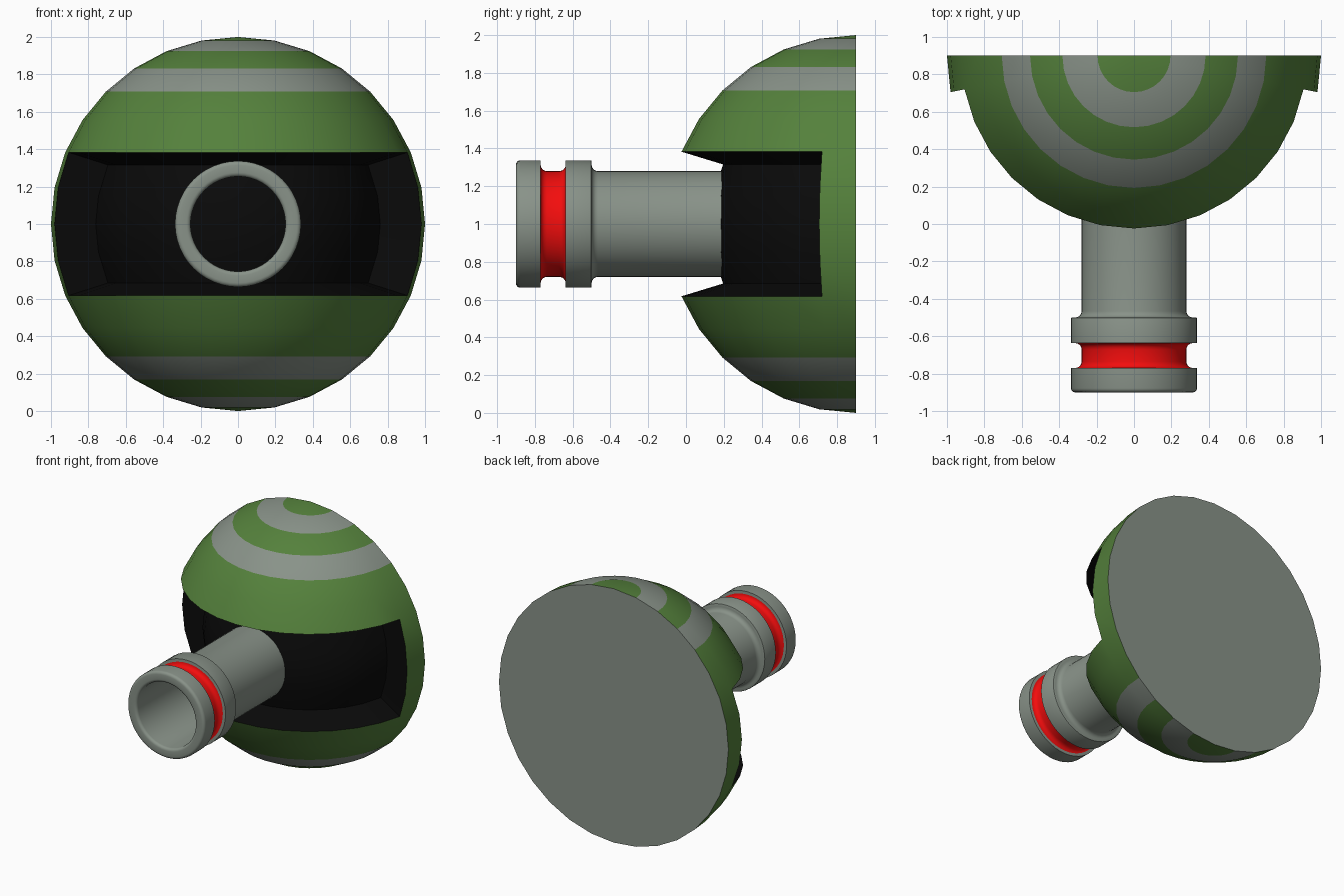
import bpy, bmesh
from math import sin, cos, pi, radians, asin, atan2, degrees
from mathutils import Vector

if "Cube" in bpy.data.objects:
    bpy.data.objects.remove(bpy.data.objects["Cube"])


def material(name, rgb):
    m = bpy.data.materials.new(name)
    m.diffuse_color = (*rgb, 1)
    m.use_nodes = True
    m.node_tree.nodes["Principled BSDF"].inputs["Base Color"].default_value = m.diffuse_color
    return m


GREEN = material("green", (0.09, 0.22, 0.045))
GREY = material("grey", (0.25, 0.29, 0.25))
BLACK = material("black", (0.003, 0.003, 0.003))
RED = material("red", (0.9, 0.004, 0.004))


def finish(bm, name, mats, location):
    me = bpy.data.meshes.new(name)
    bm.to_mesh(me)
    bm.free()
    for m in mats:
        me.materials.append(m)
    ob = bpy.data.objects.new(name, me)
    bpy.context.collection.objects.link(ob)
    ob.location = location
    bpy.context.view_layer.objects.active = ob
    ob.select_set(True)
    bpy.ops.object.shade_smooth_by_angle(angle=radians(35))
    ob.select_set(False)
    return ob


# Half dome: front half of a 32 x 16 sphere with a closed back
bm = bmesh.new()
bmesh.ops.create_uvsphere(bm, u_segments=32, v_segments=16, radius=1)
bmesh.ops.delete(bm, geom=[v for v in bm.verts if v.co.y > 1e-4], context='VERTS')

# Grey stripes on alternating rings near the poles, black slot around the front
slot = []
for f in bm.faces:
    c = f.calc_center_median()
    lat = degrees(asin(abs(c.normalized().z)))
    ring = int(lat / 11.25)
    azimuth = degrees(atan2(-c.y, abs(c.x)))
    if ring in (4, 6):
        f.material_index = 1
    if ring < 2 and azimuth > 11.25:
        f.material_index = 2
        slot.append(f)

# Closed flat back
rim = [e for e in bm.edges if e.is_boundary]
bmesh.ops.contextual_create(bm, geom=rim, mat_nr=0)

# Sink the slot along its own face normals
ext = bmesh.ops.extrude_face_region(bm, geom=slot)
floor = [g for g in ext["geom"] if isinstance(g, bmesh.types.BMFace)]
floor_set = set(floor)
moves = {}
for v in [g for g in ext["geom"] if isinstance(g, bmesh.types.BMVert)]:
    n = Vector()
    for f in v.link_faces:
        if f in floor_set:
            d = f.calc_center_median().normalized()
            n += d
    moves[v] = n.normalized() * 0.23
bmesh.ops.delete(bm, geom=[f for f in slot if f.is_valid], context='FACES_ONLY')
for v, d in moves.items():
    v.co -= d
for f in bm.faces:
    if any(v in moves for v in f.verts):
        f.material_index = 2
bmesh.ops.recalc_face_normals(bm, faces=bm.faces)
finish(bm, "dome", [GREEN, GREY, BLACK], (0, 0.9, 1))


# Barrel: lathed tube with two collars and a red groove between them
def arc(cy, cr, rad, a0, a1, n=4):
    steps = [radians(a0 + (a1 - a0) * i / n) for i in range(n + 1)]
    return [(cy + rad * cos(a), cr + rad * sin(a)) for a in steps]


R, RO, RI, B, F = 0.28, 0.337, 0.254, 0.022, 0.034
profile = [(0.2, RI)]
profile += arc(-0.9 + B, RI + B, B, 270, 180)      # inner mouth edge
profile += arc(-0.9 + B, RO - B, B, 180, 90)       # outer mouth edge
profile += [(-0.77, RO)]
red_start = len(profile) - 1
profile += arc(-0.77 + F, R + F, F, 180, 270)      # groove fillets
profile += arc(-0.637 - F, R + F, F, 270, 360)
profile += [(-0.637, RO)]
red_end = len(profile) - 1
profile += arc(-0.5 - 0.006, RO - 0.006, 0.006, 90, 0, 2)
profile += arc(-0.5 + F, R + F, F, 180, 270)
profile += [(0.2, R)]

SEG = 48
bm = bmesh.new()
loops = [[bm.verts.new((r * cos(2 * pi * i / SEG), y, r * sin(2 * pi * i / SEG)))
          for i in range(SEG)] for y, r in profile]
for k in range(len(loops)):
    a, b = loops[k], loops[(k + 1) % len(loops)]
    for i in range(SEG):
        j = (i + 1) % SEG
        f = bm.faces.new((a[i], a[j], b[j], b[i]))
        f.material_index = 1 if red_start < k < red_end - 1 else 0
bmesh.ops.recalc_face_normals(bm, faces=bm.faces)
finish(bm, "barrel", [GREY, RED], (0, 0, 1))
